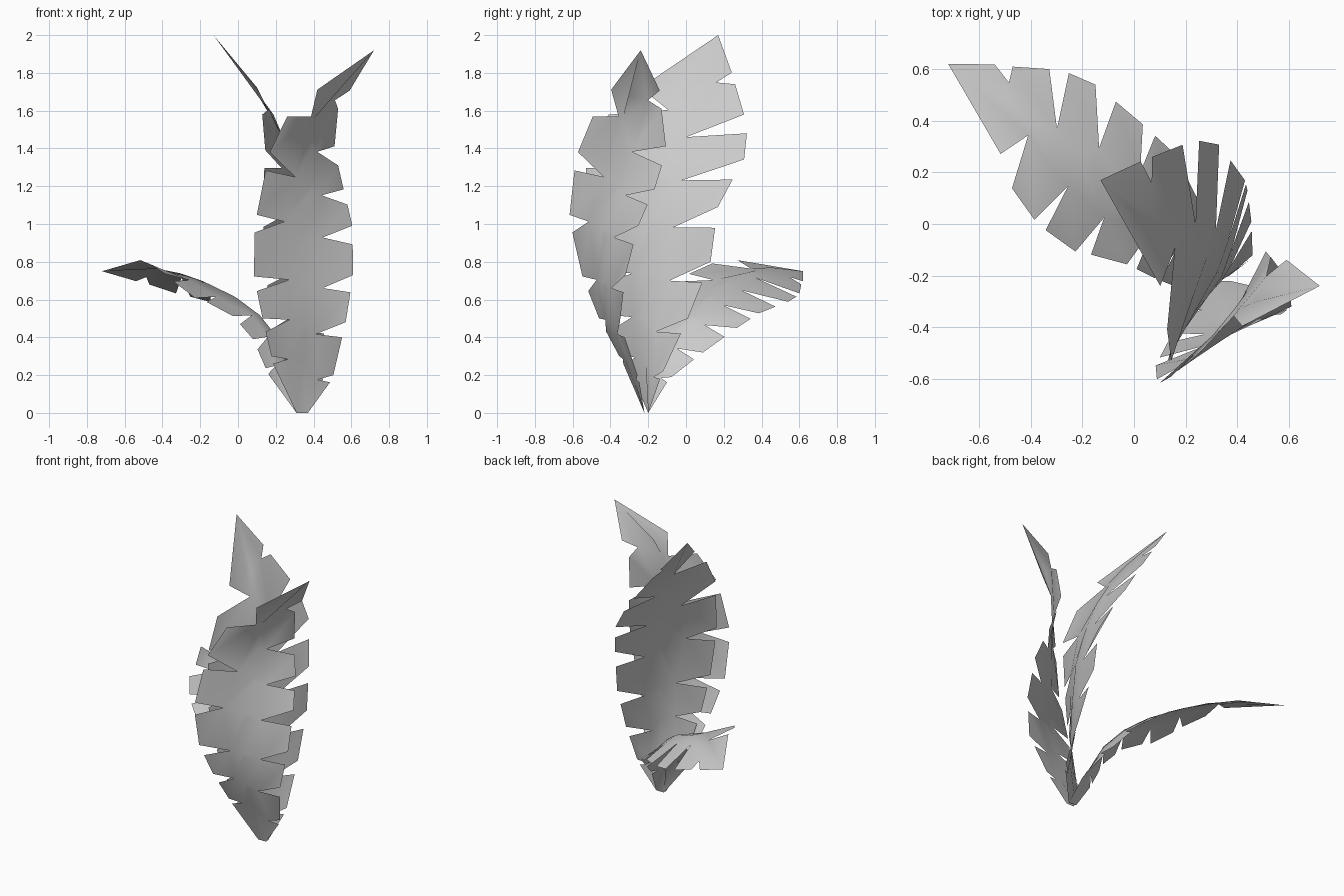
import bpy
from mathutils import Vector

cube = bpy.data.objects.get("Cube")
if cube:
    bpy.data.objects.remove(cube, do_unlink=True)


def make_material(name, colour):
    mat = bpy.data.materials.new(name)
    mat.use_nodes = True
    mat.diffuse_color = colour
    mat.node_tree.nodes["Principled BSDF"].inputs["Base Color"].default_value = colour
    return mat


leaf_grey = make_material("leaf_grey", (0.6, 0.6, 0.6, 1))

# Stations along a leaf where its edges and midrib are given (the tip is at 1)
STATIONS = (0, .1, .25, .4, .55, .7, .78, .87, .91)

# Torn strips on each side: start and end along the leaf,
# then the position and depth of the tear above
RIGHT_STRIPS = ((0, .09, .095, .5), (.11, .21, .215, .3), (.25, .345, .35, .4),
                (.4, .49, .495, .35), (.545, .62, .625, .3), (.675, .74, .74, .2),
                (.785, .87, .88, .6), (.905, 1, 1, 0))
LEFT_STRIPS = ((0, .13, .145, .5), (.15, .215, .25, .35), (.25, .325, .365, .3),
               (.365, .48, .52, .45), (.525, .645, .655, .37), (.695, .785, .81, .18),
               (.865, 1, 1, 0))


def sample(rail, t):
    """Point on a rail at t, by straight steps between the stations."""
    knots = STATIONS + (1,)
    for a, b, p, q in zip(knots, knots[1:], rail, rail[1:]):
        if t <= b:
            return Vector(p).lerp(Vector(q), (t - a) / (b - a))
    return Vector(rail[-1])


def make_leaf(name, left, rib, right, tip):
    left, rib, right = (rail + (tip,) for rail in (left, rib, right))
    verts, faces, index = [], [], {}

    def vert(point):
        key = tuple(round(c, 4) for c in point)
        if key not in index:
            index[key] = len(verts)
            verts.append(key)
        return index[key]

    def add_face(points, flip):
        ids = list(dict.fromkeys(vert(p) for p in points))
        if len(ids) > 2:
            faces.append(ids[::-1] if flip else ids)

    rows = sorted({0, *(strip[2] for strip in RIGHT_STRIPS + LEFT_STRIPS)})
    for rail, strips, flip in ((right, RIGHT_STRIPS, False), (left, LEFT_STRIPS, True)):
        low, inner_low = 0, sample(rail, 0)
        for start, end, high, depth in strips:
            inner_high = sample(rib, high).lerp(sample(rail, high), depth)
            # Blade beside the midrib, then the free strip outside it
            spine = [sample(rib, t) for t in reversed(rows) if low <= t <= high]
            add_face(spine + [inner_low, inner_high], flip)
            add_face([inner_low, sample(rail, start), sample(rail, end), inner_high], flip)
            low, inner_low = high, inner_high

    mesh = bpy.data.meshes.new(name)
    mesh.from_pydata(verts, [], faces)
    mesh.materials.append(leaf_grey)
    mesh.polygons.foreach_set("use_smooth", [True] * len(faces))
    mesh.update()
    leaf = bpy.data.objects.new(name, mesh)
    bpy.context.collection.objects.link(leaf)


# Front leaf, upright with its tip bent aside
make_leaf(
    "front_leaf",
    left=((.31, -.22, 0), (.2, -.3, .2), (.13, -.46, .5), (.07, -.575, .79), (.105, -.625, 1.1),
          (.17, -.57, 1.39), (.25, -.5, 1.56), (.43, -.39, 1.72), (.5, -.36, 1.77)),
    rib=((.34, -.22, 0), (.35, -.28, .19), (.35, -.41, .49), (.35, -.45, .76), (.37, -.43, 1.05),
         (.4, -.31, 1.29), (.385, -.34, 1.51), (.44, -.32, 1.66), (.53, -.26, 1.75)),
    right=((.37, -.22, 0), (.5, -.25, .18), (.57, -.35, .48), (.61, -.32, .73), (.605, -.25, 1),
           (.55, -.15, 1.22), (.51, -.105, 1.4), (.53, -.13, 1.61), (.6, -.14, 1.72)),
    tip=(.72, -.24, 1.92))

# Tall leaf, broad and turned sideways
make_leaf(
    "tall_leaf",
    left=((.31, -.2, 0), (.22, -.29, .2), (.17, -.41, .52), (.14, -.5, .83), (.13, -.53, 1.12),
          (.145, -.53, 1.4), (.13, -.42, 1.57), (.1, -.23, 1.73), (.06, -.16, 1.78)),
    rib=((.34, -.2, 0), (.35, -.21, .2), (.34, -.22, .5), (.34, -.2, .8), (.32, -.18, 1.08),
         (.27, -.1, 1.37), (.2, -.06, 1.54), (.1, .01, 1.72), (.04, .04, 1.79)),
    right=((.37, -.2, 0), (.46, -.13, .2), (.455, .01, .5), (.44, .13, .8), (.43, .17, 1.1),
           (.31, .335, 1.39), (.195, .31, 1.57), (.07, .26, 1.74), (.02, .24, 1.81)),
    tip=(-.13, .17, 2))

# Low leaf, arching out to the back with drooping sides
make_leaf(
    "low_leaf",
    left=((.31, -.2, 0), (.18, -.25, .16), (.08, -.21, .39), (-.06, -.14, .55), (-.26, -.1, .62),
          (-.39, .02, .74), (-.47, .13, .79), (-.52, .28, .81), (-.54, .36, .8)),
    rib=((.34, -.2, 0), (.27, -.17, .21), (.2, -.06, .41), (.09, .07, .55), (-.06, .15, .64),
         (-.26, .28, .73), (-.36, .35, .75), (-.46, .44, .77), (-.53, .49, .77)),
    right=((.37, -.2, 0), (.33, -.09, .18), (.25, .09, .32), (.16, .27, .45), (.03, .39, .53),
           (-.185, .57, .6), (-.32, .6, .63), (-.47, .61, .68), (-.55, .62, .7)),
    tip=(-.72, .62, .75))
